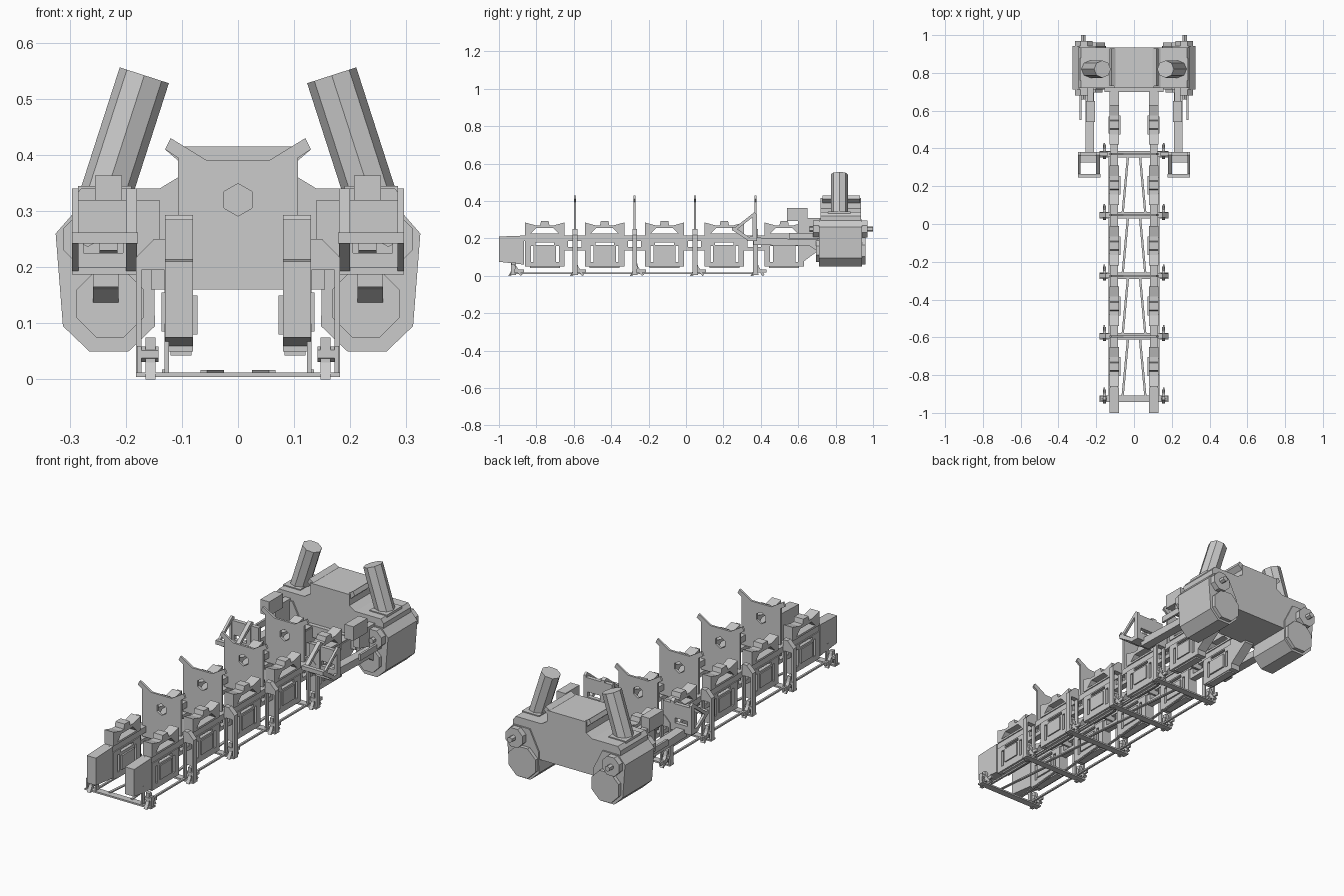
import bpy, bmesh, math
from mathutils import Vector

if "Cube" in bpy.data.objects:
    bpy.data.objects.remove(bpy.data.objects["Cube"])

# maps a 2D profile point plus a depth to 3D
MAP = {'x': lambda u, v, d: (d, u, v),      # profile in (y, z)
       'y': lambda u, v, d: (u, d, v),      # profile in (x, z)
       'z': lambda u, v, d: (u, v, d)}      # profile in (x, y)


def finish(bm, name, mirror=False):
    if mirror:
        dup = bmesh.ops.duplicate(bm, geom=bm.verts[:] + bm.edges[:] + bm.faces[:])['geom']
        for v in dup:
            if isinstance(v, bmesh.types.BMVert):
                v.co.x *= -1
    bmesh.ops.recalc_face_normals(bm, faces=bm.faces[:])
    me = bpy.data.meshes.new(name)
    bm.to_mesh(me)
    bm.free()
    ob = bpy.data.objects.new(name, me)
    bpy.context.collection.objects.link(ob)
    return ob


def prism(name, axis, a, b, loops, mirror=False):
    """Extrude an outline (with optional hole outlines) from a to b."""
    bm = bmesh.new()
    for loop in loops:
        vs = [bm.verts.new(MAP[axis](u, v, a)) for u, v in loop]
        for i in range(len(vs)):
            bm.edges.new((vs[i - 1], vs[i]))
    if len(loops) == 1:
        bm.faces.new(bm.verts[:])
    else:
        bmesh.ops.triangle_fill(bm, edges=bm.edges[:], use_beauty=True)
    new = bmesh.ops.extrude_face_region(bm, geom=bm.faces[:])['geom']
    bmesh.ops.translate(bm, vec=MAP[axis](0, 0, b - a),
                        verts=[g for g in new if isinstance(g, bmesh.types.BMVert)])
    return finish(bm, name, mirror)


def rect(u0, u1, v0, v1):
    return [(u0, v0), (u1, v0), (u1, v1), (u0, v1)]


def box(name, x0, x1, y0, y1, z0, z1, mirror=False):
    return prism(name, 'z', z0, z1, [rect(x0, x1, y0, y1)], mirror)


def ngon(cx, cz, r, n, turn=0.5):
    return [(cx + r * math.cos((i + turn) * math.tau / n),
             cz + r * math.sin((i + turn) * math.tau / n)) for i in range(n)]


def rod(name, p, q, r, n, mirror=False):
    p, q = Vector(p), Vector(q)
    bm = bmesh.new()
    bmesh.ops.create_cone(bm, cap_ends=True, segments=n, radius1=r, radius2=r, depth=(q - p).length)
    rot = (q - p).to_track_quat('Z', 'Y')
    for v in bm.verts:
        v.co = rot @ v.co + (p + q) / 2
    return finish(bm, name, mirror)


def flip(pts):
    return pts + [(-x, z) for x, z in reversed(pts)]


# side rails: front blocks, tail ends, long beams
prism('rail_front_block', 'x', 0.08, 0.13, [[(-1, .075), (-.865, .06), (-.865, .215), (-1, .21)]], True)
box('rail_beam', .085, .125, -.87, .72, .185, .215, True)
prism('rail_tail', 'x', .08, .13, [[(.62, .07), (.66, .1), (.73, .15), (.73, .21), (.62, .21)]], True)

# five repeated rail modules
for i in range(5):
    c = -.755 + .32 * i
    s = lambda pts: [(c + u, v) for u, v in pts]
    prism('module_top_frame', 'x', .08, .13,
          [s([(-.105, .215), (.105, .215), (.105, .285), (.05, .27), (.025, .27), (.02, .293),
              (-.02, .293), (-.025, .27), (-.05, .27), (-.105, .285)]),
           s([(-.075, .225), (.075, .225), (.045, .255), (-.045, .255)])], True)
    prism('module_bottom_frame', 'x', .08, .13,
          [s(rect(-.105, .105, .05, .185)), s(rect(-.075, -.06, .075, .16)),
           s(rect(.06, .075, .075, .16)), s(rect(-.05, .05, .165, .178))], True)
    box('module_side_box', .125, .136, c - .045, c + .045, .085, .155, True)
    box('module_inner_box', .072, .085, c - .05, c + .05, .08, .15, True)
    box('module_foot', .083, .12, c - .08, c + .08, .043, .055, True)
    if i < 4:
        box('module_link', .09, .122, c + .1, c + .22, .135, .155, True)
        box('module_link_post', .09, .122, c + .105, c + .125, .155, .19, True)
        box('module_link_post', .09, .122, c + .195, c + .215, .155, .19, True)

# cross plates with forked tops, hanging brackets
plate = flip([(.08, .16), (.107, .16), (.107, .395), (.13, .41), (.12, .43), (.055, .39)])
bracket = [(.125, .195), (.152, .195), (.172, .195), (.172, .01), (.182, .01),
           (.182, .217), (.15, .25), (.125, .25)]
for y in (-.595, -.275, .047, .37):
    prism('cross_plate', 'y', y - .005, y + .006, [plate, ngon(0, .32, .029, 6)])
    prism('side_bracket', 'y', y - .012, y + .014, [bracket], True)
    box('inner_hanger', .123, .131, y - .01, y + .01, .01, .2, True)

# cross bars on the ground with clamp feet
for y in (-.925, -.595, -.275, .047, .37):
    box('ground_bar', -.182, .182, y - .017, y + .017, .004, .012)
    prism('clamp_foot', 'x', .147, .165,
          [[(y - .025, 0), (y - .01, 0), (y + .012, .03), (y + .04, 0), (y + .05, .005),
            (y + .018, .05), (y + .012, .075), (y - .008, .075), (y - .008, .03)]], True)
    rod('clamp_pin', (.142, y + .003, .045), (.18, y + .003, .045), .014, 6, True)
    box('clamp_finger', .153, .162, y, y + .06, .018, .034, True)
box('front_post', .172, .18, -.935, -.915, .01, .06, True)
box('front_hanger', .123, .131, -.935, -.915, .01, .1, True)

# long ground rods
box('ground_side_rod', .125, .135, -.925, .37, .01, .018, True)
for y in (-.92, -.595, -.275, .047):
    prism('ground_brace', 'z', .011, .017,
          [[(.055, y), (.067, y), (.037, y + .32), (.025, y + .32)]], True)

# engine body
prism('engine_body', 'y', .72, .935, [flip(
    [(.15, .16), (.18, .2), (.29, .23), (.295, .32), (.28, .34), (.14, .34), (.107, .36), (.107, .415)])])
prism('body_top_rim', 'y', .73, .93,
      [[(.09, .4), (.107, .39), (.13, .41), (.12, .43), (.098, .416)]], True)
box('body_lower_front', -.155, .155, .7, .73, .16, .218)

# engine pods with rear nozzles
prism('engine_pod', 'y', .712, .942,
      [[(.195, .05), (.265, .05), (.312, .095), (.325, .26), (.29, .3), (.2, .3), (.15, .2), (.148, .095)]], True)
prism('rear_nozzle', 'y', .94, .96, [ngon(.228, .135, .08, 8)], True)
prism('front_nozzle', 'y', .695, .715, [ngon(.228, .135, .065, 8)], True)
prism('shoulder_drum', 'y', .68, .97, [ngon(.265, .25, .05, 8)], True)
prism('drum_shaft', 'y', .66, 1.0, [ngon(.268, .25, .014, 6)], True)

# leaning stacks
rod('stack', (.245, .82, .3), (.167, .82, .542), .046, 8, True)
box('stack_base', .19, .285, .76, .88, .33, .345, True)

# upper side box and its support
box('side_box', .207, .255, .54, .65, .293, .363, True)
prism('box_support', 'x', .215, .247, [[(.6, .23), (.72, .2), (.72, .31), (.64, .31), (.6, .295)]], True)

# side arms
prism('arm_beam', 'x', .213, .258,
      [[(.36, .165), (.66, .16), (.72, .12), (.72, .2), (.68, .193), (.36, .205)]], True)
box('arm_thin_bar', .277, .288, .55, .72, .2, .23, True)
tri = [(.245, .245), (.365, .34), (.38, .33), (.38, .19), (.33, .19)]
hole = [(.275, .25), (.355, .312), (.355, .21), (.335, .208)]
prism('arm_frame_side', 'x', .284, .296, [tri, hole], True)
prism('arm_frame_side', 'x', .18, .2, [tri, hole], True)
box('arm_frame_front', .178, .296, .245, .265, .242, .262, True)
box('arm_frame_bottom', .18, .296, .325, .38, .187, .2, True)
prism('arm_frame_back', 'y', .36, .38, [rect(.14, .296, .2, .32), rect(.205, .275, .225, .25)], True)
